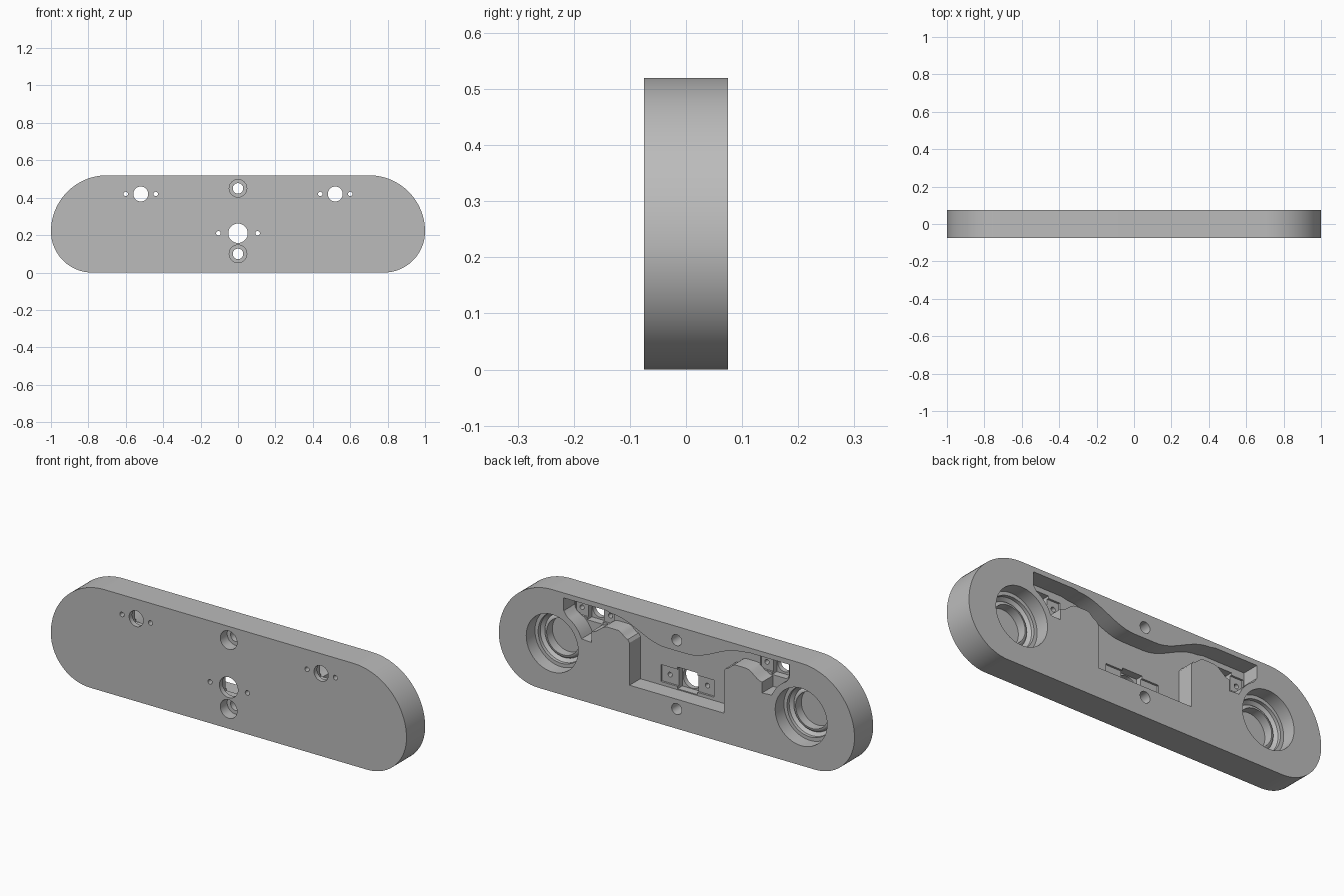
import bpy
import bmesh
from math import sin, cos, pi, radians

if "Cube" in bpy.data.objects:
    bpy.data.objects.remove(bpy.data.objects["Cube"], do_unlink=True)

BACK, FRONT = 0.075, -0.075
FLOOR, RECESS, SEAT = -0.012, -0.022, -0.05
OPEN = BACK + 0.02      # cutters overshoot the faces
THROUGH = FRONT - 0.02

grey = bpy.data.materials.new("grey")
grey.use_nodes = True
grey.diffuse_color = (0.5, 0.5, 0.5, 1)
grey.node_tree.nodes["Principled BSDF"].inputs["Base Color"].default_value = (0.5, 0.5, 0.5, 1)


def arc(cx, cz, r, a0, a1, n=24):
    angles = [radians(a0 + (a1 - a0) * i / n) for i in range(n + 1)]
    return [(cx + r * cos(a), cz + r * sin(a)) for a in angles]


def circle(cx, cz, r, n=40):
    return arc(cx, cz, r, 0, 360, n)[:-1]


def box(cx, cz, hx, hz):
    return [(cx - hx, cz - hz), (cx + hx, cz - hz), (cx + hx, cz + hz), (cx - hx, cz + hz)]


def mirrored(half):
    return half + [(-x, z) for x, z in reversed(half)]


def finish(name, bm):
    bmesh.ops.recalc_face_normals(bm, faces=bm.faces)
    mesh = bpy.data.meshes.new(name)
    bm.to_mesh(mesh)
    bm.free()
    mesh.materials.append(grey)
    obj = bpy.data.objects.new(name, mesh)
    bpy.context.collection.objects.link(obj)
    return obj


def prism(name, outline, y0, y1):
    """Extrude an x-z outline along y."""
    bm = bmesh.new()
    face = bm.faces.new([bm.verts.new((x, y0, z)) for x, z in outline])
    new = bmesh.ops.extrude_face_region(bm, geom=[face])["geom"]
    verts = [v for v in new if isinstance(v, bmesh.types.BMVert)]
    bmesh.ops.translate(bm, verts=verts, vec=(0, y1 - y0, 0))
    return finish(name, bm)


def lathe(name, cx, cz, profile, n=64):
    """Turn an (r, y) profile about an axis along y."""
    bm = bmesh.new()
    rings = [[bm.verts.new((x, y, z)) for x, z in circle(cx, cz, r, n)] for r, y in profile]
    for a, b in zip(rings, rings[1:]):
        for i in range(n):
            j = (i + 1) % n
            bm.faces.new((a[i], a[j], b[j], b[i]))
    bm.faces.new(rings[0])
    bm.faces.new(rings[-1])
    return finish(name, bm)


def wave(x0, z0, x1, z1, n=12):
    """S-shaped ease between two points."""
    return [(x0 + (x1 - x0) * i / n, z0 + (z1 - z0) * (1 - cos(pi * i / n)) / 2)
            for i in range(n + 1)]


# Body: larger radius on the upper corners than the lower ones
half = arc(0.78, 0.22, 0.22, -90, 0)[:-1] + arc(0.70, 0.22, 0.30, 0, 90)
body = prism("body", mirrored(half), FRONT, BACK)

# Central cavity with two wings and a dipped upper edge
cavity_half = [(0.265, 0.15), (0.265, 0.365)]
cavity_half += wave(0.275, 0.38, 0.33, 0.412, 5) + wave(0.39, 0.412, 0.48, 0.365, 6)
cavity_half += [(0.48, 0.31)]
cavity_half += arc(0.70, 0.247, 0.178, 158, 118, 8)
cavity_half += [(0.635, 0.43), (0.635, 0.495), (0.40, 0.495)]
cavity_half += wave(0.37, 0.488, 0.06, 0.395)
cutters = [prism("cavity", mirrored(cavity_half), FLOOR, OPEN)]

# Stepped round pockets near the ends
pocket = [(0.146, OPEN), (0.146, 0.005), (0.128, 0.005), (0.128, -0.012)]
pocket += [(0.092 + 0.02 * cos(a), -0.032 + 0.02 * sin(a))
           for a in [pi / 2 * i / 6 for i in range(1, 7)]]
pocket += [(0.092, -0.058)]
for side in (-1, 1):
    cutters.append(lathe("round_pocket", side * 0.70, 0.247, pocket))

# Sensor mounts: rectangular recess, square seat, main hole, two screw holes
for cx, cz, r, offset, hx, hz in ((0, 0.21, 0.052, 0.105, 0.15, 0.043),
                                  (-0.52, 0.42, 0.04, 0.08, 0.11, 0.038),
                                  (0.52, 0.42, 0.04, 0.08, 0.11, 0.038)):
    cutters.append(prism("mount_recess", box(cx, cz, hx, hz), RECESS, FLOOR + 0.004))
    cutters.append(prism("mount_seat", box(cx, cz, r + 0.004, hz + 0.012), SEAT, FLOOR + 0.006))
    cutters.append(prism("main_hole", circle(cx, cz, r), THROUGH, FLOOR + 0.008))
    for side in (-1, 1):
        cutters.append(prism("screw_hole", circle(cx + side * offset, cz, 0.012, 20),
                             THROUGH, FLOOR + 0.01))

# Counterbored bolt holes
for cz in (0.10, 0.45):
    cutters.append(lathe("bolt_hole", 0, cz, [(0.047, THROUGH), (0.047, -0.02),
                                              (0.028, -0.02), (0.028, OPEN)], 40))

# Cut everything, bake the result and drop the cutters
for cutter in cutters:
    cutter.hide_render = True
    mod = body.modifiers.new(cutter.name, "BOOLEAN")
    mod.operation = "DIFFERENCE"
    mod.solver = "EXACT"
    mod.object = cutter
graph = bpy.context.evaluated_depsgraph_get()
baked = bpy.data.meshes.new_from_object(body.evaluated_get(graph))
body.modifiers.clear()
body.data = baked
for cutter in cutters:
    bpy.data.objects.remove(cutter, do_unlink=True)

bpy.ops.object.select_all(action="DESELECT")
body.select_set(True)
bpy.context.view_layer.objects.active = body
bpy.ops.object.shade_smooth_by_angle(angle=radians(30))
